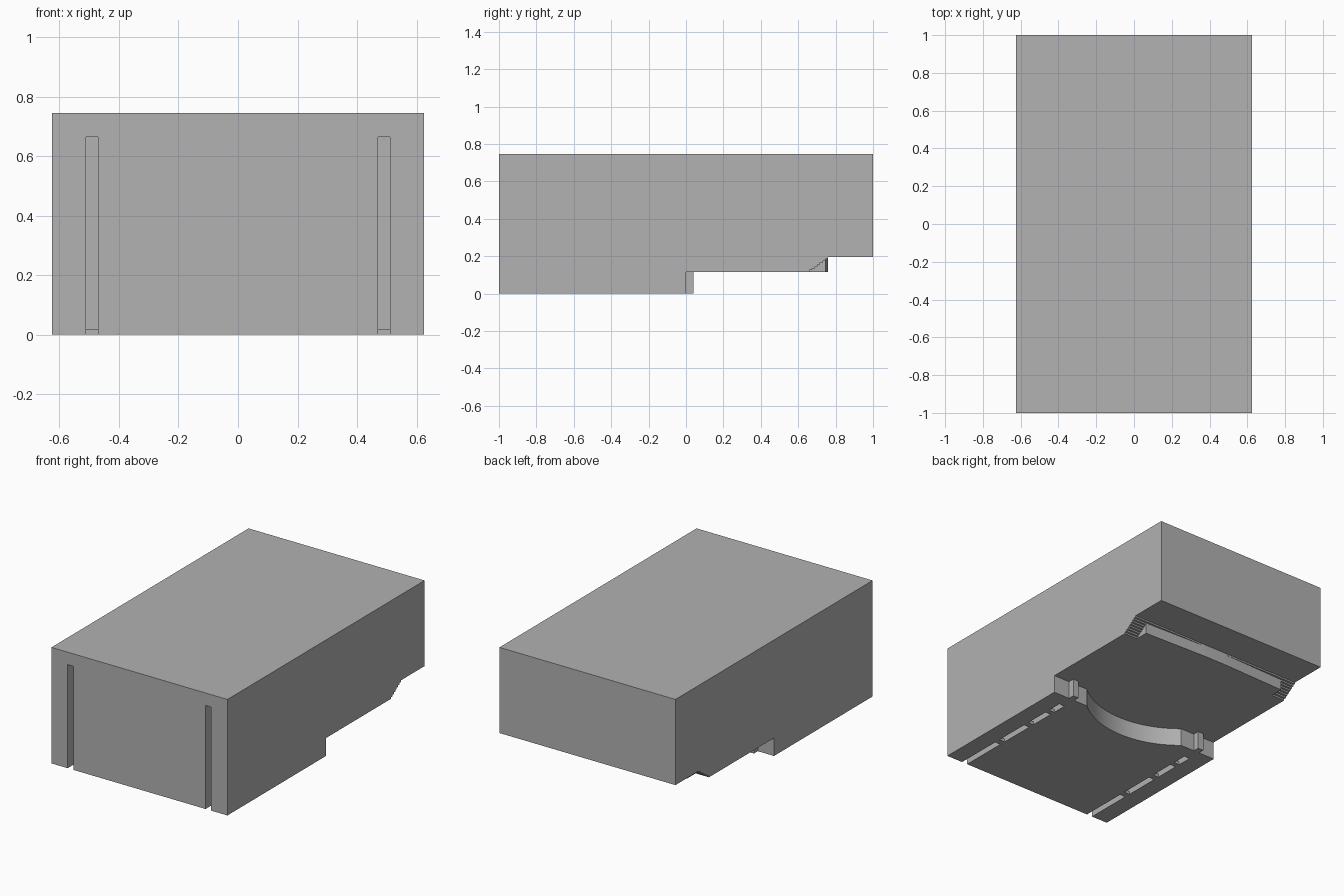
import bpy
import bmesh
import math
from mathutils import Vector

if "Cube" in bpy.data.objects:
    bpy.data.objects.remove(bpy.data.objects["Cube"], do_unlink=True)

grey = bpy.data.materials.new("plain_grey")
grey.use_nodes = True
COLOUR = (0.445, 0.445, 0.445, 1)
grey.diffuse_color = COLOUR
grey.node_tree.nodes["Principled BSDF"].inputs["Base Color"].default_value = COLOUR

HALF_W, TOP = 0.625, 0.745
MID_Z, REAR_Z = 0.115, 0.195      # heights of the stepped underside
SLOT_X, SLOT_W = 0.49, 0.04


def prism(name, points, axis, start, end):
    """Extrude a flat outline: axis 'z' takes (x, y) points, 'x' takes (y, z)."""
    bm = bmesh.new()
    place = (lambda a, b: (a, b, start)) if axis == "z" else (lambda a, b: (start, a, b))
    face = bm.faces.new([bm.verts.new(place(a, b)) for a, b in points])
    shift = Vector((0, 0, end - start)) if axis == "z" else Vector((end - start, 0, 0))
    grown = bmesh.ops.extrude_face_region(bm, geom=[face])["geom"]
    bmesh.ops.translate(bm, vec=shift, verts=[v for v in grown if isinstance(v, bmesh.types.BMVert)])
    bmesh.ops.recalc_face_normals(bm, faces=bm.faces)
    mesh = bpy.data.meshes.new(name)
    bm.to_mesh(mesh)
    bm.free()
    mesh.materials.append(grey)
    obj = bpy.data.objects.new(name, mesh)
    bpy.context.collection.objects.link(obj)
    return obj


def box(name, x0, x1, y0, y1, z0, z1):
    return prism(name, [(x0, y0), (x1, y0), (x1, y1), (x0, y1)], "z", z0, z1)


def cut(obj, cutter):
    mod = obj.modifiers.new("slot", "BOOLEAN")
    mod.operation, mod.solver, mod.object = "DIFFERENCE", "EXACT", cutter
    bpy.context.view_layer.objects.active = obj
    bpy.ops.object.modifier_apply(modifier=mod.name)


# Main body: side outline with small stairs under the rear
STEPS, STAIR_Y0, STAIR_Y1 = 8, 0.66, 0.76
outline = [(-1, TOP), (-1, MID_Z)]
for i in range(STEPS):
    y = STAIR_Y0 + (STAIR_Y1 - STAIR_Y0) * i / (STEPS - 1)
    for k in (i, i + 1):
        outline.append((y, MID_Z + (REAR_Z - MID_Z) * k / STEPS))
outline += [(1, REAR_Z), (1, TOP)]
body = prism("main_body", outline, "x", -HALF_W, HALF_W)

# Lower front section with a hollow arc in its rear edge
radius, half_angle, segments = 0.575, math.radians(40), 32
centre_y = radius * math.cos(half_angle)
plan = [(-HALF_W, -1), (HALF_W, -1), (HALF_W, 0)]
for i in range(segments + 1):
    a = half_angle * (1 - 2 * i / segments)
    plan.append((radius * math.sin(a), centre_y - radius * math.cos(a)))
plan.append((-HALF_W, 0))
lower = prism("lower_front", plan, "z", 0, MID_Z)

# Rear centre block between the two stairs, slightly pointed in plan
prism("rear_centre_block",
      [(-0.53, STAIR_Y0), (0.53, STAIR_Y0), (0.53, 0.745), (0.08, 0.76),
       (-0.08, 0.76), (-0.53, 0.745)], "z", MID_Z, REAR_Z + 0.005)

# Guide slots, bridges across them and rear tabs, on both sides
BRIDGES = [(-0.69, -0.65), (-0.42, -0.38), (-0.22, -0.185)]
for side, name in ((1, "left"), (-1, "right")):
    x0, x1 = side * SLOT_X - SLOT_W / 2, side * SLOT_X + SLOT_W / 2
    cutter = box("slot_cutter", x0, x1, -1.1, -0.09, -0.1, 0.665)
    cutter.hide_render = True
    cut(body, cutter)
    cut(lower, cutter)
    bpy.data.objects.remove(cutter, do_unlink=True)
    for n, (y0, y1) in enumerate(BRIDGES):
        box(f"{name}_slot_bridge_{n + 1}", x0, x1, y0, y1, 0, 0.02)
    box(f"{name}_rear_tab", x0, x1, 0, 0.04, 0, MID_Z + 0.005)

# Smooth arc, crisp corners
bpy.ops.object.select_all(action="DESELECT")
lower.select_set(True)
bpy.context.view_layer.objects.active = lower
bpy.ops.object.shade_smooth_by_angle(angle=math.radians(25))
